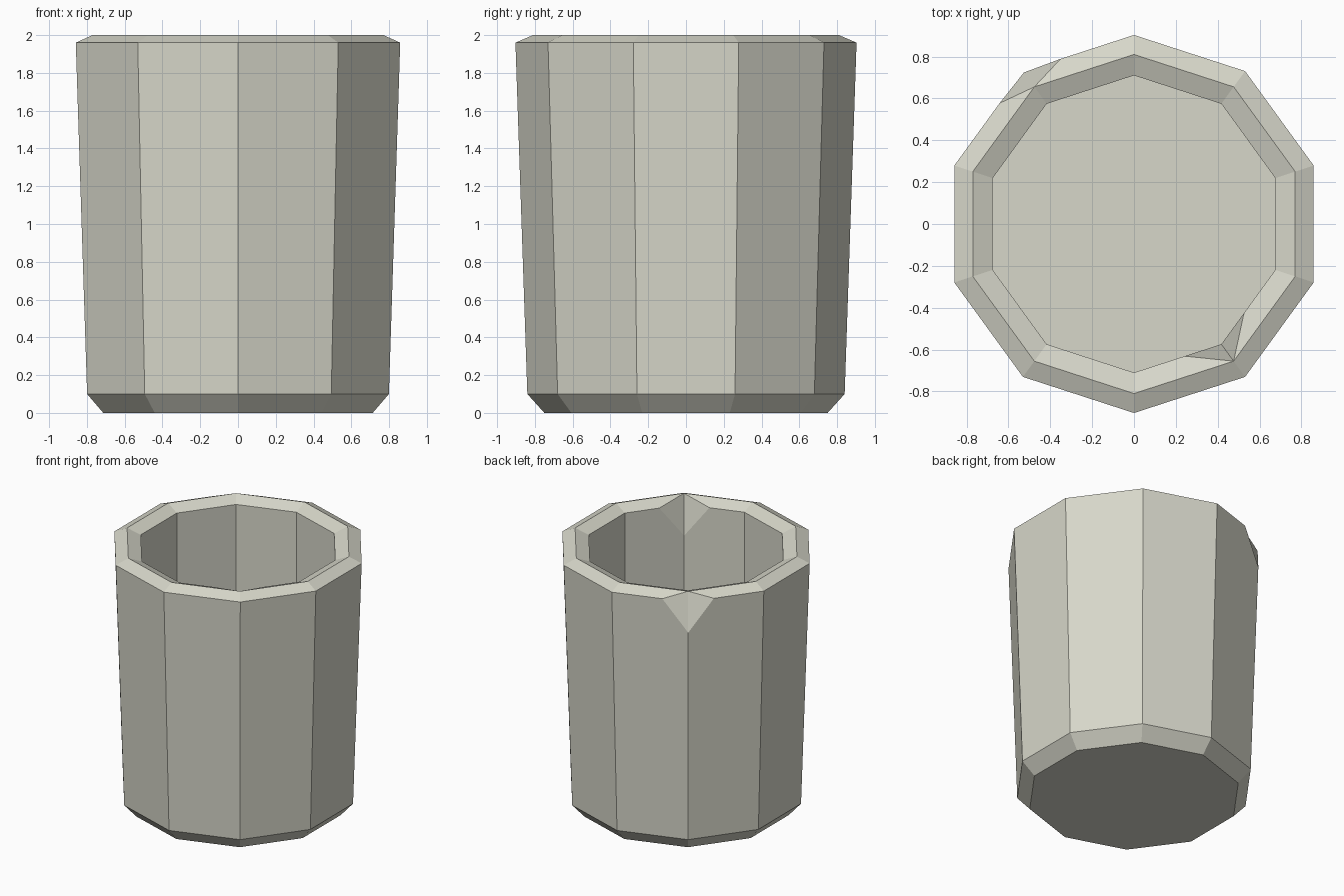
import bpy, bmesh, math
from mathutils import Vector

if "Cube" in bpy.data.objects:
    bpy.data.objects.remove(bpy.data.objects["Cube"])

SIDES = 10
OUTER_CHIP = 1   # back-left corner, chipped on the outside
INNER_CHIP = 6   # front-right corner, chipped on the inside
bm = bmesh.new()


def ring(radius, z):
    pts = []
    for k in range(SIDES):
        a = math.radians(90 + 360 / SIDES * k)
        pts.append(bm.verts.new((radius * math.cos(a), radius * math.sin(a), z)))
    return pts


def band(a, b):
    for i in range(SIDES):
        j = (i + 1) % SIDES
        bm.faces.new((a[i], a[j], b[j], b[i]))


def chipped_wall(wall, edge, ridge, chip, depth, t):
    """Wall and rim bevel, with one rim corner knocked down to a notch."""
    prev, nxt = (chip - 1) % SIDES, (chip + 1) % SIDES
    corner = edge[chip].co.copy()
    side = {n: bm.verts.new(corner.lerp(edge[n].co, t)) for n in (prev, nxt)}
    f = (depth / (corner.z - wall[chip].co.z))
    edge[chip].co = corner.lerp(wall[chip].co, f)
    for i in range(SIDES):
        j = (i + 1) % SIDES
        if chip not in (i, j):
            bm.faces.new((wall[i], wall[j], edge[j], edge[i]))
            bm.faces.new((edge[i], edge[j], ridge[j], ridge[i]))
    for n in (prev, nxt):
        s = side[n]
        bm.faces.new((wall[n], wall[chip], edge[chip], s))
        bm.faces.new((wall[n], s, edge[n]))
        bm.faces.new((edge[n], s, ridge[chip], ridge[n]))
        bm.faces.new((s, edge[chip], ridge[chip]))


# Rings of the cup, outside then inside
base = ring(0.75, 0.0)
foot = ring(0.84, 0.1)
lip_out = ring(0.903, 1.96)
ridge = ring(0.81, 2.0)
lip_in = ring(0.71, 1.96)
floor = ring(0.71, 0.14)

# Base, foot bevel, walls with chipped rim, floor
bm.faces.new(base)
band(base, foot)
chipped_wall(foot, lip_out, ridge, OUTER_CHIP, 0.24, 0.34)
chipped_wall(floor, lip_in, ridge, INNER_CHIP, 0.24, 0.42)
bm.faces.new(floor)
bmesh.ops.recalc_face_normals(bm, faces=bm.faces[:])

mesh = bpy.data.meshes.new("chipped_cup")
bm.to_mesh(mesh)
bm.free()
cup = bpy.data.objects.new("chipped_cup", mesh)
bpy.context.collection.objects.link(cup)

# Pale stone colour
stone = bpy.data.materials.new("pale_stone")
stone.diffuse_color = (0.68, 0.68, 0.59, 1)
stone.use_nodes = True
stone.node_tree.nodes["Principled BSDF"].inputs["Base Color"].default_value = stone.diffuse_color
mesh.materials.append(stone)
